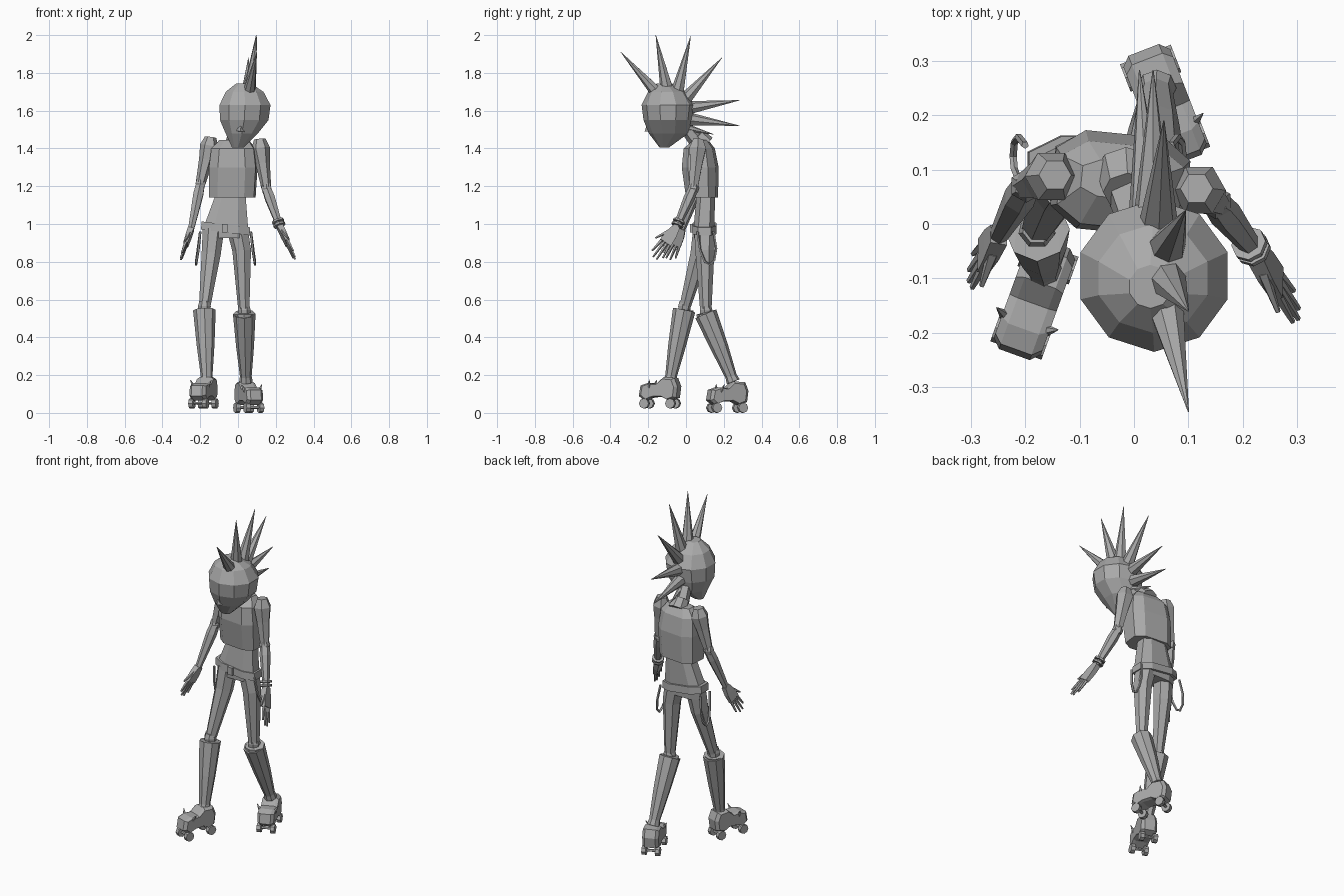
import bpy, bmesh, math
from mathutils import Vector, Matrix

if "Cube" in bpy.data.objects:
    bpy.data.objects.remove(bpy.data.objects["Cube"])

grey = bpy.data.materials.new("plain_grey")
grey.use_nodes = True
grey.diffuse_color = (0.4, 0.4, 0.4, 1)
grey.node_tree.nodes["Principled BSDF"].inputs["Base Color"].default_value = (0.4, 0.4, 0.4, 1)


def finish(name, bm):
    bmesh.ops.recalc_face_normals(bm, faces=bm.faces)
    mesh = bpy.data.meshes.new(name)
    bm.to_mesh(mesh)
    bm.free()
    mesh.materials.append(grey)
    obj = bpy.data.objects.new(name, mesh)
    bpy.context.collection.objects.link(obj)
    return obj


def skin(name, rings):
    """Join equal rings of points into a closed flat-faced skin."""
    bm = bmesh.new()
    loops = [[bm.verts.new(p) for p in ring] for ring in rings]
    n = len(loops[0])
    for a, b in zip(loops, loops[1:]):
        for i in range(n):
            j = (i + 1) % n
            bm.faces.new((a[i], a[j], b[j], b[i]))
    bm.faces.new(loops[0])
    bm.faces.new(loops[-1])
    return finish(name, bm)


def stack(name, levels, sides=8, square=1.0, yaw=0.0, roll=0.0):
    """Horizontal rings: (x, y, z, half width, half depth)."""
    rings = []
    for x, y, z, rx, ry in levels:
        ring = []
        for k in range(sides):
            a = math.tau * (k + 0.5) / sides
            c, s = math.cos(a), math.sin(a)
            px = math.copysign(abs(c) ** square, c) * rx
            py = math.copysign(abs(s) ** square, s) * ry
            p = Matrix.Rotation(yaw, 3, "Z") @ Vector((px, py, 0))
            ring.append((x + p.x, y + p.y, z - p.x * roll))
        rings.append(ring)
    return skin(name, rings)


def limb(name, path, radii, sides=6):
    """Tapered tube along a path."""
    pts = [Vector(p) for p in path]
    last = len(pts) - 1
    tans = [(pts[min(i + 1, last)] - pts[max(i - 1, 0)]).normalized() for i in range(last + 1)]
    axes = [Vector((1, 0, 0)), Vector((0, 1, 0))]
    ref = min(axes, key=lambda a: max(abs(t.dot(a)) for t in tans))
    rings = []
    for p, t, r in zip(pts, tans, radii):
        u = ref.cross(t).normalized()
        v = t.cross(u)
        rings.append([p + r * (math.cos(math.tau * k / sides) * u
                               + math.sin(math.tau * k / sides) * v) for k in range(sides)])
    return skin(name, rings)


# Head, nose and neck
stack("head", [(0.00, -0.115, 1.405, 0.033, 0.025), (0.02, -0.092, 1.48, 0.09, 0.105),
               (0.033, -0.095, 1.55, 0.135, 0.13), (0.037, -0.095, 1.63, 0.142, 0.14),
               (0.035, -0.10, 1.70, 0.105, 0.10), (0.03, -0.115, 1.745, 0.04, 0.04)], sides=10)
limb("nose", [(0.018, -0.195, 1.55), (0.013, -0.197, 1.49)], [0.003, 0.022], 4)
limb("neck", [(-0.015, 0.08, 1.41), (0.005, 0.0, 1.51)], [0.045, 0.034])

# Hair spikes: base and tip
spikes = [((0.055, -0.14, 1.68), (0.10, -0.345, 1.91)), ((0.06, -0.10, 1.71), (0.10, -0.16, 2.0)),
          ((0.06, -0.045, 1.70), (0.095, 0.025, 1.995)), ((0.045, 0.0, 1.665), (0.055, 0.19, 1.88)),
          ((0.035, 0.02, 1.615), (0.035, 0.283, 1.655)), ((0.025, 0.015, 1.555), (0.01, 0.283, 1.52)),
          ((0.02, 0.0, 1.51), (0.0, 0.145, 1.475))]
for i, (base, tip) in enumerate(spikes):
    limb(f"hair_spike_{i + 1}", [base, tip], [0.022 if i == 6 else 0.036, 0.001], 7)

# Torso, waist and belt
stack("jacket", [(-0.03, 0.085, 1.14, 0.125, 0.082), (-0.025, 0.075, 1.30, 0.13, 0.095),
                 (-0.025, 0.07, 1.40, 0.118, 0.08), (-0.02, 0.08, 1.445, 0.08, 0.035)],
      square=0.6, yaw=-0.1)
limb("collar", [(-0.015, 0.10, 1.42), (-0.012, 0.06, 1.465)], [0.055, 0.045], 8)
stack("waist", [(-0.065, 0.095, 0.925, 0.115, 0.055), (-0.065, 0.095, 0.98, 0.125, 0.058),
                (-0.04, 0.105, 1.15, 0.085, 0.052)], square=0.7)
stack("belt", [(-0.065, 0.098, 0.955, 0.138, 0.068), (-0.065, 0.098, 0.998, 0.135, 0.066)],
      square=0.7, roll=0.12)
stack("buckle", [(-0.07, 0.03, 0.955, 0.022, 0.012), (-0.07, 0.03, 1.0, 0.022, 0.012)], sides=4)

# Hanging belt loops
for side, x, sgn in (("left", 0.068, 1), ("right", -0.20, -1)):
    path = [(0, 0.06, 0.96), (0.01, 0.075, 0.86), (0.02, 0.1, 0.80), (0.022, 0.125, 0.785),
            (0.02, 0.15, 0.81), (0.012, 0.16, 0.87), (0, 0.145, 0.96)]
    limb(f"{side}_belt_loop", [(x + sgn * px, y, z) for px, y, z in path], [0.007] * 7, 5)


def hand(side, wrist, tip):
    """Flat palm with four fingers and a thumb."""
    wrist, tip = Vector(wrist), Vector(tip)
    d = tip - wrist
    s = Vector((0, 0.85, -0.5))
    s = (s - s.project(d)).normalized()
    n = d.normalized().cross(s)
    rings = []
    for t, w, h in ((0, 0.018, 0.016), (0.25, 0.03, 0.014), (0.52, 0.034, 0.011)):
        c = wrist + d * t
        rings.append([c + s * w * a + n * h * b for a, b in ((1, 1), (-1, 1), (-1, -1), (1, -1))])
    skin(f"{side}_palm", rings)
    for i, off in enumerate((-1.5, -0.5, 0.5, 1.5)):
        length = 0.88 if abs(off) > 1 else 1.0
        limb(f"{side}_finger_{i + 1}", [wrist + d * 0.48 + s * off * 0.016,
                                        wrist + d * length + s * off * 0.023], [0.01, 0.005], 5)
    limb(f"{side}_thumb", [wrist + d * 0.2 - s * 0.02, wrist + d * 0.55 - s * 0.058],
         [0.012, 0.005], 5)


# Arms: shoulder, elbow, wrist, fingertip
arms = {"left": ((0.115, 0.065, 1.43), (0.15, 0.04, 1.19), (0.222, -0.05, 0.985), (0.302, -0.165, 0.82)),
        "right": ((-0.145, 0.09, 1.44), (-0.198, 0.07, 1.215), (-0.248, -0.02, 0.975), (-0.303, -0.095, 0.815))}
for side, points in arms.items():
    shoulder, elbow, wrist, tip = map(Vector, points)
    limb(f"{side}_upper_arm", [shoulder + Vector((0, 0, 0.02)), shoulder.lerp(elbow, 0.12),
                               shoulder.lerp(elbow, 0.45), elbow], [0.03, 0.05, 0.038, 0.026])
    limb(f"{side}_elbow", [elbow + Vector((0, 0, 0.025)), elbow, elbow - Vector((0, 0, 0.025))],
         [0.022, 0.031, 0.022])
    limb(f"{side}_forearm", [elbow, elbow.lerp(wrist, 0.25), wrist], [0.026, 0.03, 0.018])
    hand(side, wrist, tip)

# Bracelets on the left wrist
elbow, wrist = Vector(arms["left"][1]), Vector(arms["left"][2])
for i, t in enumerate((0.86, 0.95)):
    mid, half = elbow.lerp(wrist, t), (wrist - elbow) * 0.025
    limb(f"bracelet_{i + 1}", [mid - half, mid + half], [0.033, 0.033], 8)

# Legs: hip, thigh, knee, ankle, and foot origin with heading
legs = {"left": ((0.0, 0.10, 0.97), (0.022, 0.10, 0.86), (0.033, 0.105, 0.53), (0.042, 0.25, 0.165),
                 (0.035, 0.275, -0.003), (0.36, -0.93)),
        "right": ((-0.13, 0.09, 0.97), (-0.142, 0.07, 0.84), (-0.178, -0.01, 0.55), (-0.165, -0.085, 0.165),
                  (-0.162, -0.08, 0.02), (-0.34, -0.94))}
boot_side = [(-0.04, 0.06), (-0.048, 0.12), (-0.03, 0.165), (0.03, 0.17), (0.07, 0.135), (0.12, 0.138),
             (0.16, 0.125), (0.17, 0.07), (0.14, 0.045), (0.10, 0.062), (0.04, 0.065), (0.0, 0.045)]

for side, (hip, thigh, knee, ankle, foot, heading) in legs.items():
    knee, ankle = Vector(knee), Vector(ankle)
    limb(f"{side}_thigh", [hip, thigh, knee], [0.058, 0.052, 0.03], 7)
    up = Vector((0, 0, 0.03))
    limb(f"{side}_knee", [knee + up * 1.4, knee + up * 0.5, knee - up], [0.027, 0.035, 0.03], 7)
    # Flared boot shaft with a hollow cuff
    limb(f"{side}_boot_shaft", [ankle, ankle.lerp(knee, 0.08), ankle.lerp(knee, 0.5), knee - up * 0.2,
                                knee - up * 0.3, knee - up * 1.8],
         [0.036, 0.031, 0.047, 0.06, 0.05, 0.042], 8)
    # Skate body drawn from the side, then turned to its heading
    fwd = Vector((heading[0], heading[1], 0)).normalized()
    across = Vector((-fwd.y, fwd.x, 0))

    def place(u, v, z):
        return Vector(foot) + fwd * u + across * v + Vector((0, 0, z))

    rings = []
    for v, inset in ((-0.046, 0.85), (-0.03, 1), (0.03, 1), (0.046, 0.85)):
        rings.append([place(0.06 + (u - 0.06) * inset, v, 0.1 + (z - 0.1) * inset) for u, z in boot_side])
    skin(f"{side}_skate_body", rings)
    # Wheels, axles and toe studs
    for end, u in (("rear", -0.012), ("front", 0.135)):
        limb(f"{side}_{end}_axle", [place(u, -0.05, 0.032), place(u, 0.05, 0.032)], [0.008] * 2, 5)
        for k, v in enumerate((-0.038, 0.038)):
            limb(f"{side}_{end}_wheel_{k + 1}", [place(u, v - 0.012, 0.03), place(u, v + 0.012, 0.03)],
                 [0.027] * 2, 8)
    for k, v in enumerate((-1, 1)):
        limb(f"{side}_toe_stud_{k + 1}", [place(0.11, v * 0.036, 0.115), place(0.10, v * 0.06, 0.155)],
             [0.013, 0.001], 5)
